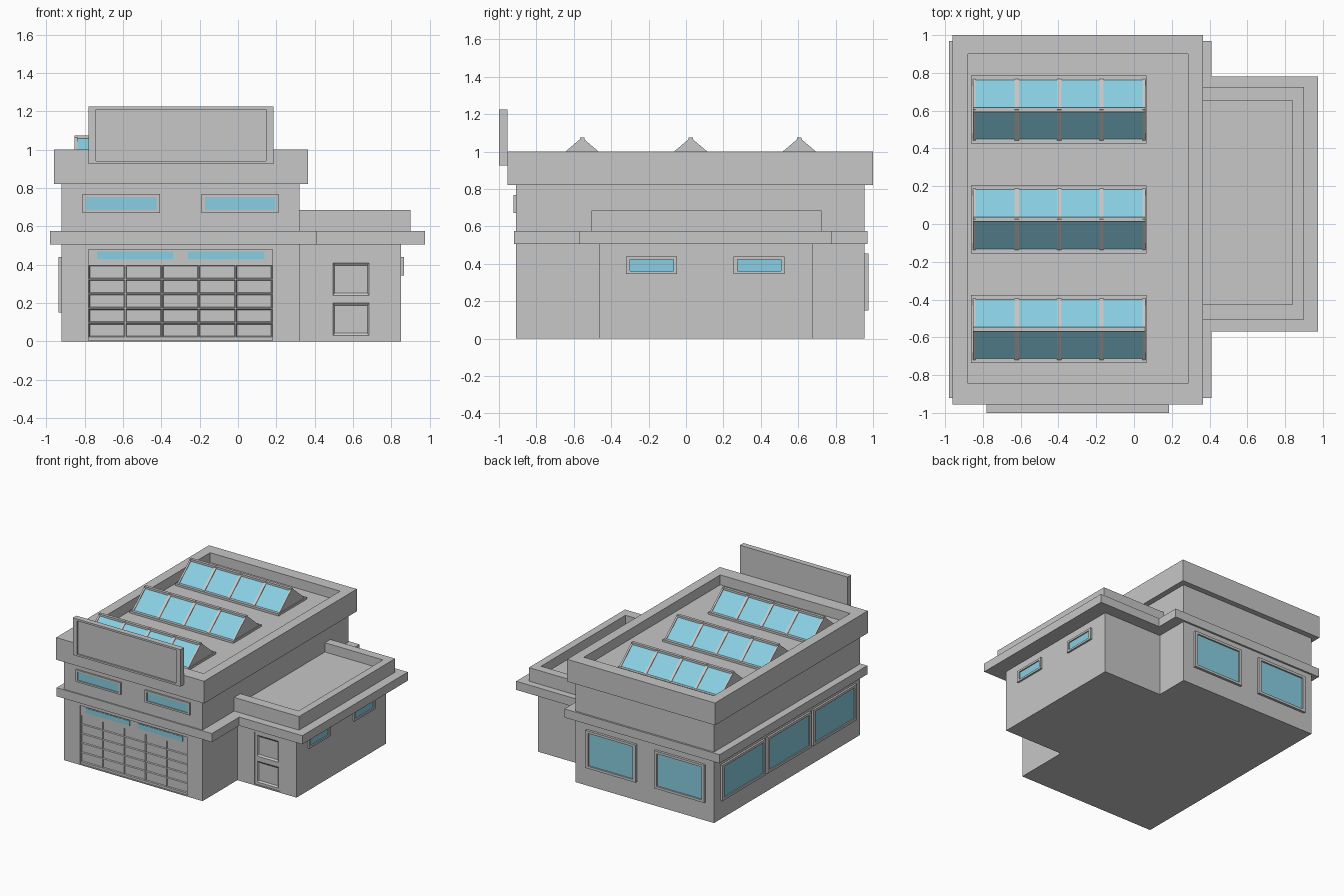
import bpy, bmesh
from mathutils import Vector

cube = bpy.data.objects.get("Cube")
if cube:
    bpy.data.objects.remove(cube, do_unlink=True)


def material(name, rgb):
    m = bpy.data.materials.new(name)
    m.use_nodes = True
    m.diffuse_color = (*rgb, 1)
    m.node_tree.nodes["Principled BSDF"].inputs["Base Color"].default_value = (*rgb, 1)
    return m


CONCRETE = material("concrete_grey", (0.57, 0.57, 0.57))
GLASS = material("glass_blue", (0.25, 0.62, 0.76))


def finish(name, bm, mats=(CONCRETE, GLASS)):
    mesh = bpy.data.meshes.new(name)
    bm.to_mesh(mesh)
    bm.free()
    for m in mats:
        mesh.materials.append(m)
    ob = bpy.data.objects.new(name, mesh)
    bpy.context.collection.objects.link(ob)
    return ob


def box_mesh(lo, hi):
    lo, hi = Vector(lo), Vector(hi)
    bm = bmesh.new()
    bmesh.ops.create_cube(bm, size=1)
    for v in bm.verts:
        v.co = (lo + hi) / 2 + v.co * (hi - lo)
    return bm


def box(name, lo, hi, mat=CONCRETE):
    return finish(name, box_mesh(lo, hi), (mat,))


def recessed(name, lo, hi, axis, sign, inner, depth, slope=(0, 0), glazed=False):
    """Box with one face (axis, sign) inset to the rectangle inner, then sunk by depth."""
    bm = box_mesh(lo, hi)
    bm.normal_update()
    face = max(bm.faces, key=lambda f: f.normal[axis] * sign)
    across = [a for a in range(3) if a != axis]
    for sink, shrink in ((0, (0, 0)), (depth, slope)):
        bmesh.ops.inset_individual(bm, faces=[face], thickness=0.002)
        centre = face.calc_center_median()
        for v in face.verts:
            old = v.co.copy()
            for i, a in enumerate(across):
                low = old[a] < centre[a]
                v.co[a] = inner[2 * i] + shrink[i] if low else inner[2 * i + 1] - shrink[i]
            v.co[axis] -= sign * sink
    if glazed:
        face.material_index = 1
    return finish(name, bm)


def window(name, axis, sign, wall, out, u0, u1, z0, z1, rim):
    """Framed window standing out from a wall."""
    a, b = sorted((wall - sign * 0.01, wall + sign * out))
    lo, hi = ((a, u0, z0), (b, u1, z1)) if axis == 0 else ((u0, a, z0), (u1, b, z1))
    inner = (u0 + rim, u1 - rim, z0 + rim * 0.8, z1 - rim * 0.8)
    recessed(name, lo, hi, axis, sign, inner, out * 0.6, glazed=True)


def gable(name, x0, x1, y, half, z0, z1, mat):
    """Triangular prism along x; sloping faces use mat, the ends stay concrete."""
    bm = bmesh.new()
    tri = [bm.verts.new((x0, y + dy, z)) for dy, z in ((-half, z0), (half, z0), (0, z1))]
    end = bm.faces.new(tri)
    new = bmesh.ops.extrude_face_region(bm, geom=[end])["geom"]
    for v in new:
        if isinstance(v, bmesh.types.BMVert):
            v.co.x = x1
    bmesh.ops.recalc_face_normals(bm, faces=bm.faces)
    for f in bm.faces:
        f.material_index = int(f.normal.z > 0.3)
    return finish(name, bm, (CONCRETE, mat))


# Main hall, its ledge and the sunken flat roof
recessed("main_hall", (-0.92, -0.91, 0), (0.32, 0.955, 0.83), 1, -1,
         (-0.78, 0.18, 0.005, 0.48), 0.02)
box("main_ledge", (-0.98, -0.92, 0.505), (0.41, 0.97, 0.575))
recessed("main_parapet", (-0.96, -0.955, 0.82), (0.365, 1, 1), 2, 1,
         (-0.88, 0.285, -0.845, 0.9), 0.08)

# Side annex
recessed("annex", (0.31, -0.465, 0), (0.85, 0.68, 0.51), 1, -1,
         (0.475, 0.7, 0.01, 0.43), 0.015)
box("annex_ledge", (0.4, -0.57, 0.505), (0.975, 0.78, 0.575))
recessed("annex_parapet", (0.26, -0.505, 0.57), (0.9, 0.725, 0.685), 2, 1,
         (0.32, 0.84, -0.425, 0.655), 0.075)

# Blank sign board
recessed("sign_board", (-0.78, -1, 0.925), (0.185, -0.955, 1.225), 1, -1,
         (-0.74, 0.145, 0.94, 1.21), 0.012)

# Garage door: grid of bevelled panels under a glazed header
bm = bmesh.new()
bmesh.ops.create_grid(bm, x_segments=5, y_segments=5, size=0.5)
for v in bm.verts:
    v.co = Vector((-0.3 + v.co.x * 0.96, -0.9, 0.21 + v.co.y * 0.38))
bm.normal_update()
bmesh.ops.inset_individual(bm, faces=bm.faces[:], thickness=0.004)
panels = [f for f in bm.faces if f.calc_area() > 0.005]
bmesh.ops.inset_individual(bm, faces=panels, thickness=0.006, depth=-0.008)
finish("garage_door", bm)
box("door_header", (-0.78, -0.9, 0.4), (0.18, -0.885, 0.48))
box("door_sill", (-0.78, -0.9, 0), (0.18, -0.885, 0.02))
for i, x in enumerate((-0.735, -0.26)):
    box(f"header_glass_{i}", (x, -0.904, 0.43), (x + 0.397, -0.898, 0.47), GLASS)

# Entrance door with two sunken panels
for part, z0, z1, p0, p1 in (("lower", 0.01, 0.22, 0.03, 0.2), ("upper", 0.22, 0.43, 0.24, 0.41)):
    recessed(f"entrance_door_{part}", (0.475, -0.46, z0), (0.7, -0.44, z1), 1, -1,
             (0.495, 0.683, p0, p1), 0.014, slope=(0.012, 0.018))

# Windows on all four sides
for i, x in enumerate((-0.81, -0.19)):
    window(f"front_window_{i}", 1, -1, -0.91, 0.012, x, x + 0.402, 0.67, 0.768, 0.018)
for i, x in enumerate((-0.845, -0.23)):
    window(f"back_window_{i}", 1, 1, 0.955, 0.02, x, x + 0.45, 0.15, 0.455, 0.025)
for i in range(3):
    y = -0.85 + i * 0.583
    window(f"right_window_{i}", 0, -1, -0.92, 0.016, y, y + 0.555, 0.15, 0.44, 0.025)
for i, y in enumerate((-0.32, 0.255)):
    window(f"annex_window_{i}", 0, 1, 0.85, 0.015, y, y + 0.272, 0.345, 0.44, 0.02)

# Three ridged skylights on the roof
for i in range(3):
    y = -0.556 + i * 0.581
    box(f"skylight_base_{i}", (-0.862, y - 0.18, 0.91), (0.066, y + 0.18, 0.937))
    gable(f"skylight_glass_{i}", -0.846, 0.052, y, 0.165, 0.93, 1.068, GLASS)
    box(f"skylight_ridge_{i}", (-0.852, y - 0.012, 1.05), (0.058, y + 0.012, 1.074))
    for j in range(5):
        x = -0.845 + j * 0.2245
        w = 0.007 if j in (0, 4) else 0.011
        gable(f"skylight_bar_{i}_{j}", x - w, x + w, y, 0.171, 0.93, 1.075, CONCRETE)
